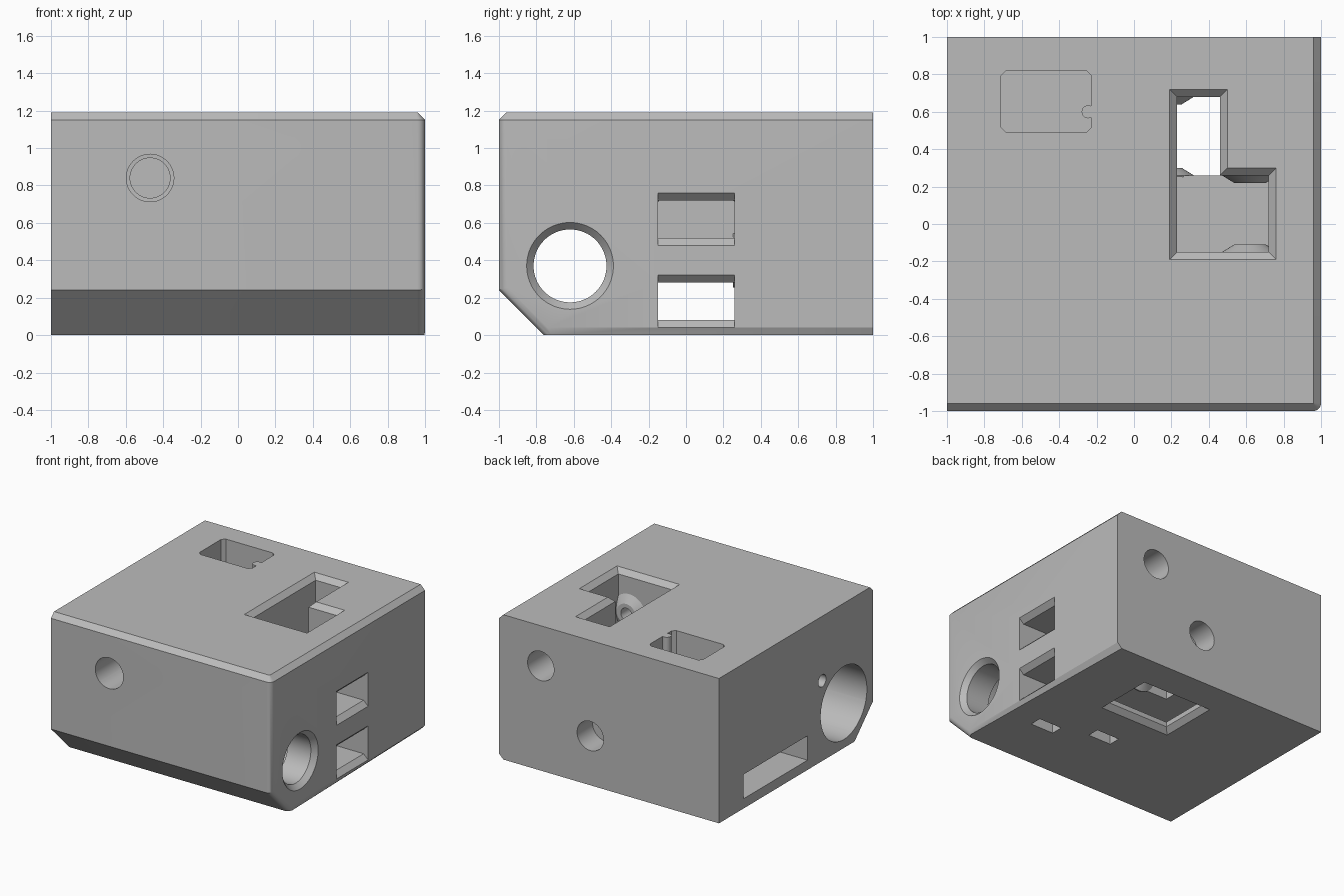
import bpy, bmesh
from math import sin, cos, tau, radians

old = bpy.data.objects.get("Cube")
if old:
    bpy.data.objects.remove(old, do_unlink=True)

H = 1.19      # block height
C = 0.04      # chamfer size

grey = bpy.data.materials.new("light_grey")
grey.use_nodes = True
grey.diffuse_color = (0.5, 0.5, 0.5, 1)
grey.node_tree.nodes["Principled BSDF"].inputs["Base Color"].default_value = (0.5, 0.5, 0.5, 1)


def loft(name, rings):
    """Closed solid through rings of equal point count."""
    bm = bmesh.new()
    loops = [[bm.verts.new(p) for p in ring] for ring in rings]
    n = len(loops[0])
    bm.faces.new(loops[0])
    bm.faces.new(loops[-1])
    for a, b in zip(loops, loops[1:]):
        for i in range(n):
            j = (i + 1) % n
            bm.faces.new((a[i], a[j], b[j], b[i]))
    bmesh.ops.recalc_face_normals(bm, faces=bm.faces)
    mesh = bpy.data.meshes.new(name)
    bm.to_mesh(mesh)
    bm.free()
    mesh.materials.append(grey)
    obj = bpy.data.objects.new(name, mesh)
    bpy.context.collection.objects.link(obj)
    return obj


def place(axis, u, v, w):
    return {"x": (w, u, v), "y": (u, w, v), "z": (u, v, w)}[axis]


def box(name, x, y, z):
    rect = [(x[0], y[0]), (x[1], y[0]), (x[1], y[1]), (x[0], y[1])]
    return loft(name, [[(u, v, w) for u, v in rect] for w in z])


def turned(name, axis, u, v, steps, n=48):
    """Round solid along an axis; steps are (position, radius)."""
    return loft(name, [[place(axis, u + r * cos(tau * i / n), v + r * sin(tau * i / n), w)
                        for i in range(n)] for w, r in steps])


def funnel(name, axis, u, v, wide, narrow, du, dv):
    """Rectangular mouth that grows by du, dv from narrow to wide."""
    rings = []
    for w, k in ((narrow, 0), (wide, 1), (wide + (wide - narrow), 2)):
        a, b = (u[0] - du * k, u[1] + du * k), (v[0] - dv * k, v[1] + dv * k)
        rings.append([place(axis, p, q, w) for p, q in
                      ((a[0], b[0]), (a[1], b[0]), (a[1], b[1]), (a[0], b[1]))])
    return loft(name, rings)


# Block with slanted lower front edge
side = [(-1, 0.24), (-0.76, 0), (1, 0), (1, H), (-1, H)]
block = loft("housing_block", [[(x, y, z) for y, z in side] for x in (-1, 1)])


def bevel(rule, width, segments):
    bm = bmesh.new()
    bm.from_mesh(block.data)
    edges = [e for e in bm.edges if rule(*(v.co for v in e.verts))]
    bmesh.ops.bevel(bm, geom=edges, offset=width, offset_type="OFFSET", segments=segments,
                    profile=0.5, affect="EDGES", clamp_overlap=False)
    bm.to_mesh(block.data)
    bm.free()


def right_front(a, b):
    return min(a.x, b.x) > 0.99 and max(a.y, b.y) < 0 and a.z != b.z


def rim(a, b):
    mid = (a + b) / 2
    top = min(a.z, b.z) > H - 0.001 and mid.x > -0.99 and mid.y < 0.99
    bottom = max(a.z, b.z) < 0.001 and min(a.x, b.x) > 0.99
    return top or (bottom and abs(a.y - b.y) > 1)


bevel(right_front, 0.042, 5)
bevel(rim, C, 1)


def combine(obj, operation="DIFFERENCE"):
    mod = block.modifiers.new(obj.name, "BOOLEAN")
    mod.operation = operation
    mod.solver = "EXACT"
    mod.object = obj
    bpy.context.view_layer.objects.active = block
    bpy.ops.object.modifier_apply(modifier=mod.name)
    bpy.data.objects.remove(obj, do_unlink=True)


# Upper gear pocket, its top shaft and chamfered mouths
X, Y, SX, SY = (0.23, 0.72), (-0.15, 0.26), (0.23, 0.46), (0.2, 0.68)
combine(box("upper_pocket", X, Y, (0.52, H + 0.1)))
combine(box("top_shaft", SX, SY, (0.52, H + 0.1)))
combine(funnel("pocket_mouth", "z", X, Y, H, H - C, C, C))
combine(funnel("shaft_mouth", "z", SX, SY, H, H - C, C, C))

# Lower gear pocket and low passage
combine(box("lower_pocket", (-0.1, 0.46), (0.26, 0.68), (-0.1, 0.74)))
combine(funnel("lower_mouth", "z", (-0.1, 0.46), (0.26, 0.68), 0, C, C, C))
combine(box("cross_passage", (-1.1, 1.1), Y, (0.08, 0.28)))
combine(box("left_passage", (-1.1, 0.46), (0.2, 0.68), (0.08, 0.28)))

# Right side windows
combine(box("upper_window", (0.6, 1.1), Y, (0.52, 0.72)))
for z in ((0.52, 0.72), (0.08, 0.28)):
    combine(funnel("window_mouth", "x", Y, z, 1, 1 - C, 0, C))

# Conical bearing bosses: x, z, wall position, direction
for x, z, wall, d in ((0.62, 0.86, 0.26, -1), (0.62, 0.86, -0.15, 1),
                      (0.17, 0.405, 0.26, 1), (0.17, 0.405, 0.68, -1)):
    combine(turned("bearing_boss", "y", x, z,
                   [(wall - d * 0.01, 0.15), (wall, 0.15), (wall + d * C, 0.085)]), "UNION")

# Axle bores from the back
for x, z, shoulder, end in ((0.62, 0.86, 0.4, -0.3), (0.17, 0.405, 0.8, 0.1)):
    combine(turned("axle_bore", "y", x, z,
                   [(1.1, 0.12), (shoulder, 0.12), (shoulder - 0.001, 0.05), (end, 0.05)]))

# Large stepped bore across the block and small pin hole
combine(turned("main_bore", "x", -0.62, 0.37,
               [(-1.1, 0.3), (0.75, 0.3), (0.751, 0.195), (1 - C, 0.195), (1, 0.232), (1.1, 0.33)], 64))
combine(turned("pin_hole", "x", -0.34, 0.66, [(-1.1, 0.05), (-0.5, 0.05)], 24))

# Keyed pocket in the top, with half-round key
x0, x1, y0, y1, c = -0.71, -0.23, 0.49, 0.82, 0.025
outline = [(x0 + c, y0), (x1 - c, y0), (x1, y0 + c), (x1, y1 - c),
           (x1 - c, y1), (x0 + c, y1), (x0, y1 - c), (x0, y0 + c)]
combine(loft("keyed_pocket", [[(x, y, z) for x, y in outline] for z in (0.65, H + 0.1)]))
combine(turned("pocket_key", "z", -0.245, 0.6, [(0.64, 0.035), (H, 0.035)], 24), "UNION")

# Front bore into the keyed pocket
combine(turned("front_bore", "y", -0.47, 0.84,
               [(-1.1, 0.127), (0.2, 0.127), (0.201, 0.107), (0.6, 0.107)]))

# Small slots in the underside
for x, y, depth in ((0.645, -0.26, 0.3), (0.205, -0.11, 0.1)):
    combine(box("bottom_slot", (x - 0.105, x + 0.105), (y - 0.05, y + 0.05), (-0.1, depth)))

bpy.ops.object.select_all(action="DESELECT")
block.select_set(True)
bpy.context.view_layer.objects.active = block
bpy.ops.object.shade_smooth_by_angle(angle=radians(25))
